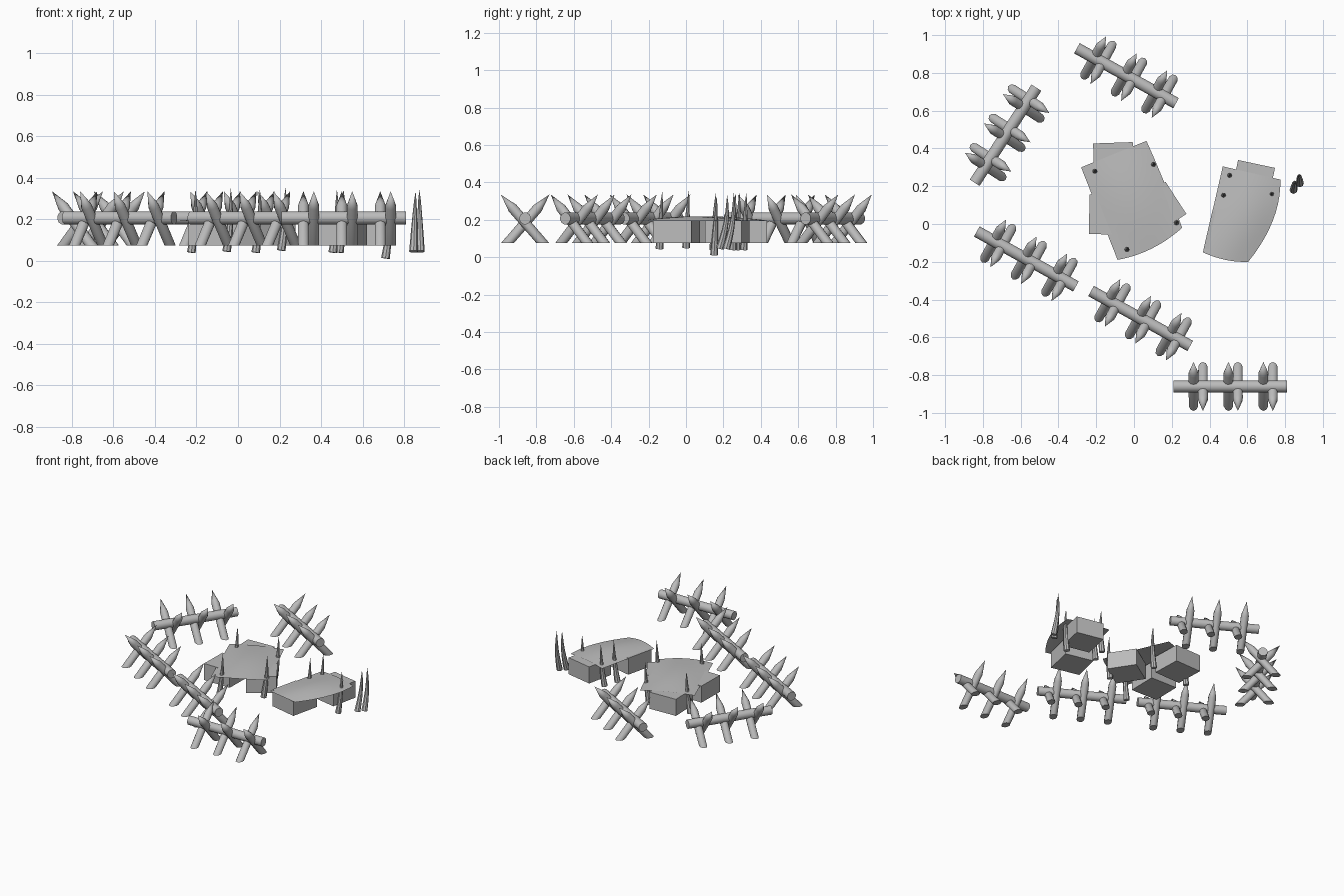
import bpy, bmesh, math
from mathutils import Vector, Matrix

cube = bpy.data.objects.get("Cube")
if cube:
    bpy.data.objects.remove(cube, do_unlink=True)

grey = bpy.data.materials.new("plain_grey")
grey.use_nodes = True
COLOUR = (0.5, 0.5, 0.5, 1)
grey.diffuse_color = COLOUR
grey.node_tree.nodes["Principled BSDF"].inputs["Base Color"].default_value = COLOUR


def finish(name, bm, smooth=True, matrix=None):
    bmesh.ops.recalc_face_normals(bm, faces=bm.faces)
    mesh = bpy.data.meshes.new(name)
    bm.to_mesh(mesh)
    bm.free()
    mesh.materials.append(grey)
    obj = bpy.data.objects.new(name, mesh)
    bpy.context.collection.objects.link(obj)
    if matrix:
        obj.matrix_world = matrix
    if smooth:
        bpy.ops.object.select_all(action='DESELECT')
        obj.select_set(True)
        bpy.context.view_layer.objects.active = obj
        bpy.ops.object.shade_smooth_by_angle(angle=math.radians(40))
    return obj


def loft(bm, points, radii, sides=10, cut=None):
    """Round bar through points; radius 0 makes a tip, cut trims the foot level."""
    points = [Vector(p) for p in points]
    rings = []
    for i, (p, r) in enumerate(zip(points, radii)):
        axis = (points[min(i + 1, len(points) - 1)] - points[max(i - 1, 0)]).normalized()
        if r == 0:
            rings.append([bm.verts.new(p)])
            continue
        u = axis.orthogonal().normalized()
        w = axis.cross(u)
        ring = []
        for k in range(sides):
            a = math.tau * k / sides
            co = p + (u * math.cos(a) + w * math.sin(a)) * r
            if i == 0 and cut is not None:
                co += axis * ((cut - co.z) / axis.z)
            ring.append(bm.verts.new(co))
        rings.append(ring)
    for a, b in zip(rings, rings[1:]):
        for k in range(sides):
            n = (k + 1) % sides
            if len(b) == 1:
                bm.faces.new((a[k], a[n], b[0]))
            else:
                bm.faces.new((a[k], a[n], b[n], b[k]))
    for ring in (rings[0], rings[-1]):
        if len(ring) > 1:
            bm.faces.new(ring)


# Spiked barricades: a log with three pairs of crossed stakes
def barricade(name, x, y, angle):
    place = Matrix.Translation((x, y, 0)) @ Matrix.Rotation(math.radians(angle), 4, 'Z')
    bm = bmesh.new()
    loft(bm, [(-0.3, 0, 0.207), (0.3, 0, 0.207)], [0.032, 0.032], 12)
    finish(name + "_log", bm, matrix=place)
    bm = bmesh.new()
    for pair in (-0.17, 0.015, 0.2):
        for side in (-1, 1):
            foot = Vector((pair + side * 0.025, side * 0.095, 0.075))
            tip = Vector((pair + side * 0.025, -side * 0.13, 0.335))
            loft(bm, [foot, foot.lerp(tip, 0.72), tip], [0.026, 0.027, 0], cut=0.075)
    finish(name + "_stakes", bm, matrix=place)


barricade("front_barricade", 0.51, -0.86, 0)
barricade("front_middle_barricade", 0.035, -0.50, -29)
barricade("front_right_barricade", -0.57, -0.185, -29)
barricade("back_right_barricade", -0.68, 0.47, 57)
barricade("back_barricade", -0.04, 0.785, -29)


# Low blocks carrying the sheets
def block(name, x, y, angle, size=0.21, top=0.197):
    bm = bmesh.new()
    bmesh.ops.create_cube(bm, size=1)
    place = (Matrix.Translation((x, y, (top + 0.075) / 2))
             @ Matrix.Rotation(math.radians(angle), 4, 'Z')
             @ Matrix.Diagonal((size, size, top - 0.075, 1)))
    bmesh.ops.transform(bm, matrix=place, verts=bm.verts)
    finish(name, bm, smooth=False)


block("shelter_back_block", -0.108, 0.325, 2)
block("shelter_right_block", -0.132, 0.05, -1)
block("shelter_left_block", 0.137, 0.083, 33, 0.203)
block("lean_to_back_block", 0.628, 0.22, -12, 0.2)
block("lean_to_front_block", 0.495, -0.05, -13, 0.21)


# Draped sheets, bowed up in the middle with curved edges
def sheet(name, back_right, back_left, front_left, front_right, left_bulge, front_bulge):
    bl, br, fl, fr = (Vector(c) for c in (back_left, back_right, front_left, front_right))
    bm = bmesh.new()
    n = 10
    grid = []
    for i in range(n + 1):
        row = []
        for j in range(n + 1):
            u, v = i / n, j / n
            p = fr.lerp(fl, u).lerp(br.lerp(bl, u), v)
            p += Vector(left_bulge) * (u * 4 * v * (1 - v))
            p += Vector(front_bulge) * ((1 - v) * 4 * u * (1 - u))
            z = 0.193 + 0.025 * math.sin(math.pi * u) * (0.4 + 0.6 * math.sin(math.pi * v))
            row.append(bm.verts.new((p.x, p.y, z)))
        grid.append(row)
    for i in range(n):
        for j in range(n):
            bm.faces.new((grid[i][j], grid[i + 1][j], grid[i + 1][j + 1], grid[i][j + 1]))
    finish(name, bm)


sheet("shelter_sheet", (-0.28, 0.30), (0.066, 0.44), (0.255, -0.02), (-0.087, -0.19),
      (0, 0.01), (0.01, -0.025))
sheet("lean_to_sheet", (0.47, 0.305), (0.775, 0.235), (0.605, -0.20), (0.365, -0.15),
      (0.045, 0), (0, -0.015))


# Curved tusk pegs: foot, tip and sideways bow
def tusk(name, foot, tip, bow):
    foot, tip, bow = Vector(foot), Vector(tip), Vector(bow)
    steps = 6
    points = [foot.lerp(tip, i / steps) + bow * math.sin(math.pi * i / steps)
              for i in range(steps + 1)]
    radii = [0.021 * (1 - i / steps) ** 0.7 for i in range(steps)] + [0]
    bm = bmesh.new()
    loft(bm, points, radii, 8)
    finish(name, bm)


pegs = [("shelter", -0.225, 0.272, 0.04), ("shelter", 0.085, 0.308, 0.04),
        ("shelter", 0.208, 0.0, 0.05), ("shelter", -0.055, -0.142, 0.045),
        ("lean_to", 0.488, 0.25, 0.04), ("lean_to", 0.456, 0.145, 0.04),
        ("lean_to", 0.71, 0.15, 0.012)]
for i, (part, x, y, z) in enumerate(pegs):
    tusk(f"{part}_peg_{i + 1}", (x, y, z), (x + 0.02, y + 0.015, z + 0.305), (0.008, 0, 0))
tusk("loose_tusk_front", (0.845, 0.18, 0.045), (0.855, 0.22, 0.335), (0, 0.015, 0))
tusk("loose_tusk_back", (0.878, 0.215, 0.045), (0.873, 0.255, 0.345), (0, 0.015, 0))
